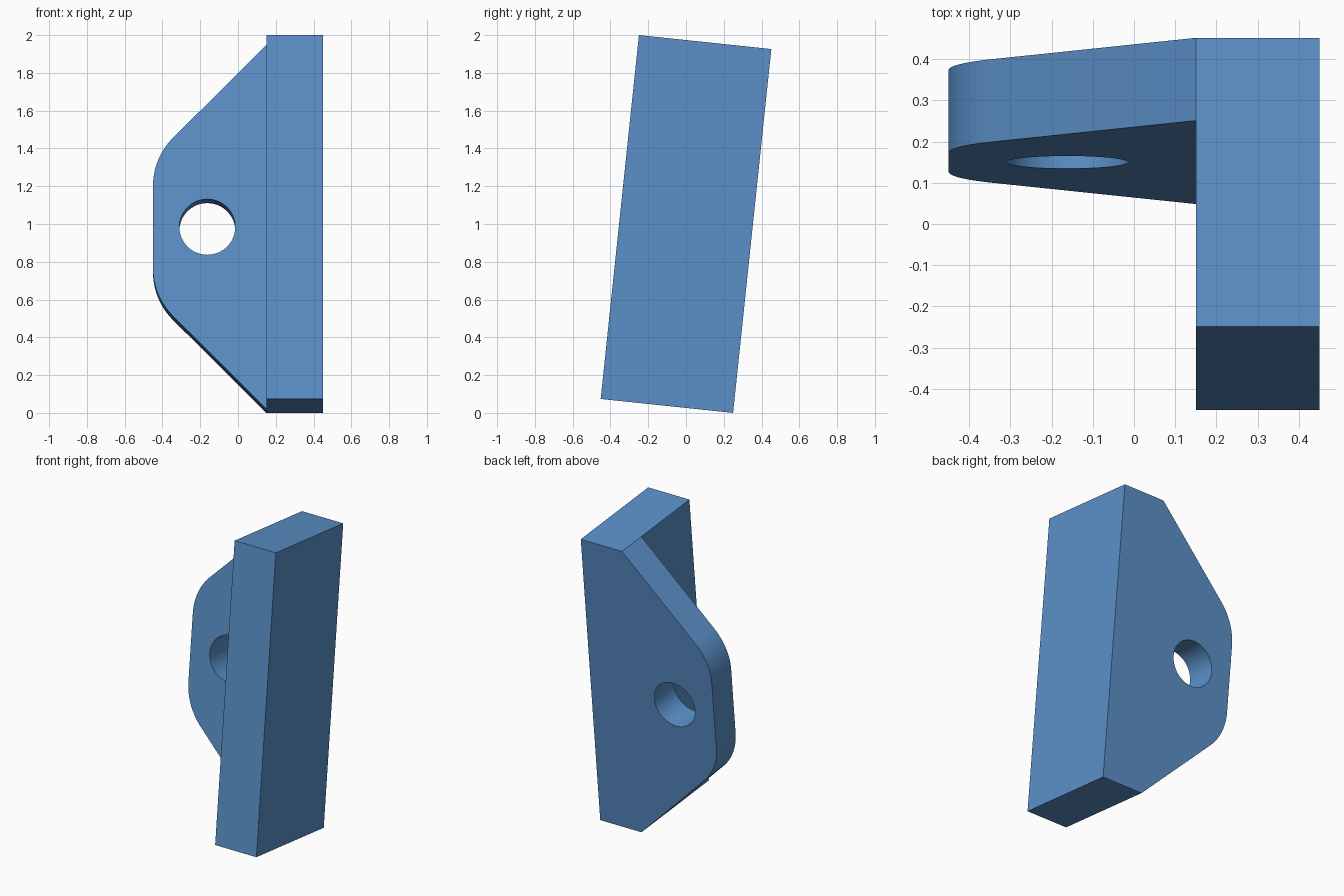
import bpy, bmesh, math
from mathutils import Matrix, Vector

if "Cube" in bpy.data.objects:
    bpy.data.objects.remove(bpy.data.objects["Cube"])

TILT = math.radians(6)
H = 0.9685                              # half length of the bracket
BACK, FRONT, STEP = 0.3525, -0.3525, 0.1505
X_TIP, X_WEB, X_OUT = -0.45, 0.15, 0.45
R, HOLE_X, HOLE_R = 0.36, -0.1625, 0.148

bm = bmesh.new()


def loop(points):
    """Closed ring of edges on the back plane."""
    vs = [bm.verts.new((x, BACK, z)) for x, z in points]
    es = [bm.edges.new((vs[i], vs[(i + 1) % len(vs)])) for i in range(len(vs))]
    return vs, es


def extrude(faces, depth):
    """Pull faces toward the front and return the new cap faces."""
    geom = bmesh.ops.extrude_face_region(bm, geom=faces)["geom"]
    verts = [g for g in geom if isinstance(g, bmesh.types.BMVert)]
    bmesh.ops.translate(bm, verts=verts, vec=Vector((0, -depth, 0)))
    return [g for g in geom if isinstance(g, bmesh.types.BMFace)]


# Flange outline: 45 degree flanks blended into the straight tip by arcs
corner = H - (X_WEB - X_TIP)
arc_z = corner - R * math.tan(math.pi / 8)
steps = 16
arc = [(X_TIP + R - R * math.cos(a), arc_z + R * math.sin(a))
       for a in (math.pi / 4 * i / steps for i in range(steps + 1))]
outline = [(X_WEB, -H), (X_WEB, H)] + arc[::-1] + [(x, -z) for x, z in arc]
flange_verts, flange_edges = loop(outline)

# Round bolt hole
n = 64
hole_edges = loop([(HOLE_X + HOLE_R * math.cos(2 * math.pi * i / n),
                    HOLE_R * math.sin(2 * math.pi * i / n)) for i in range(n)])[1]
bmesh.ops.triangle_fill(bm, edges=flange_edges + hole_edges, use_beauty=True,
                        normal=Vector((0, 1, 0)))

# Back strip of the bar, joined to the flange root
low, high = flange_verts[0], flange_verts[1]
bm.faces.new((low, high, bm.verts.new((X_OUT, BACK, H)), bm.verts.new((X_OUT, BACK, -H))))
bmesh.ops.recalc_face_normals(bm, faces=bm.faces[:])

# Flange thickness first, then the bar carries on to the front
caps = extrude(bm.faces[:], BACK - STEP)
bar = [f for f in caps if f.calc_center_median().x > X_WEB]
extrude(bar, STEP - FRONT)
bmesh.ops.recalc_face_normals(bm, faces=bm.faces[:])
bmesh.ops.dissolve_limit(bm, angle_limit=math.radians(0.1),
                         verts=bm.verts[:], edges=bm.edges[:])

# Lean the whole bracket back
bmesh.ops.transform(bm, verts=bm.verts[:],
                    matrix=Matrix.Translation((0, 0, 1)) @ Matrix.Rotation(-TILT, 4, "X"))

mesh = bpy.data.meshes.new("bracket")
bm.to_mesh(mesh)
bm.free()
bracket = bpy.data.objects.new("bracket", mesh)
bpy.context.collection.objects.link(bracket)

blue = bpy.data.materials.new("steel_blue")
blue.diffuse_color = (0.105, 0.28, 0.58, 1)
blue.use_nodes = True
blue.node_tree.nodes["Principled BSDF"].inputs["Base Color"].default_value = blue.diffuse_color
mesh.materials.append(blue)

bpy.context.view_layer.objects.active = bracket
bracket.select_set(True)
bpy.ops.object.shade_smooth_by_angle(angle=math.radians(30))
